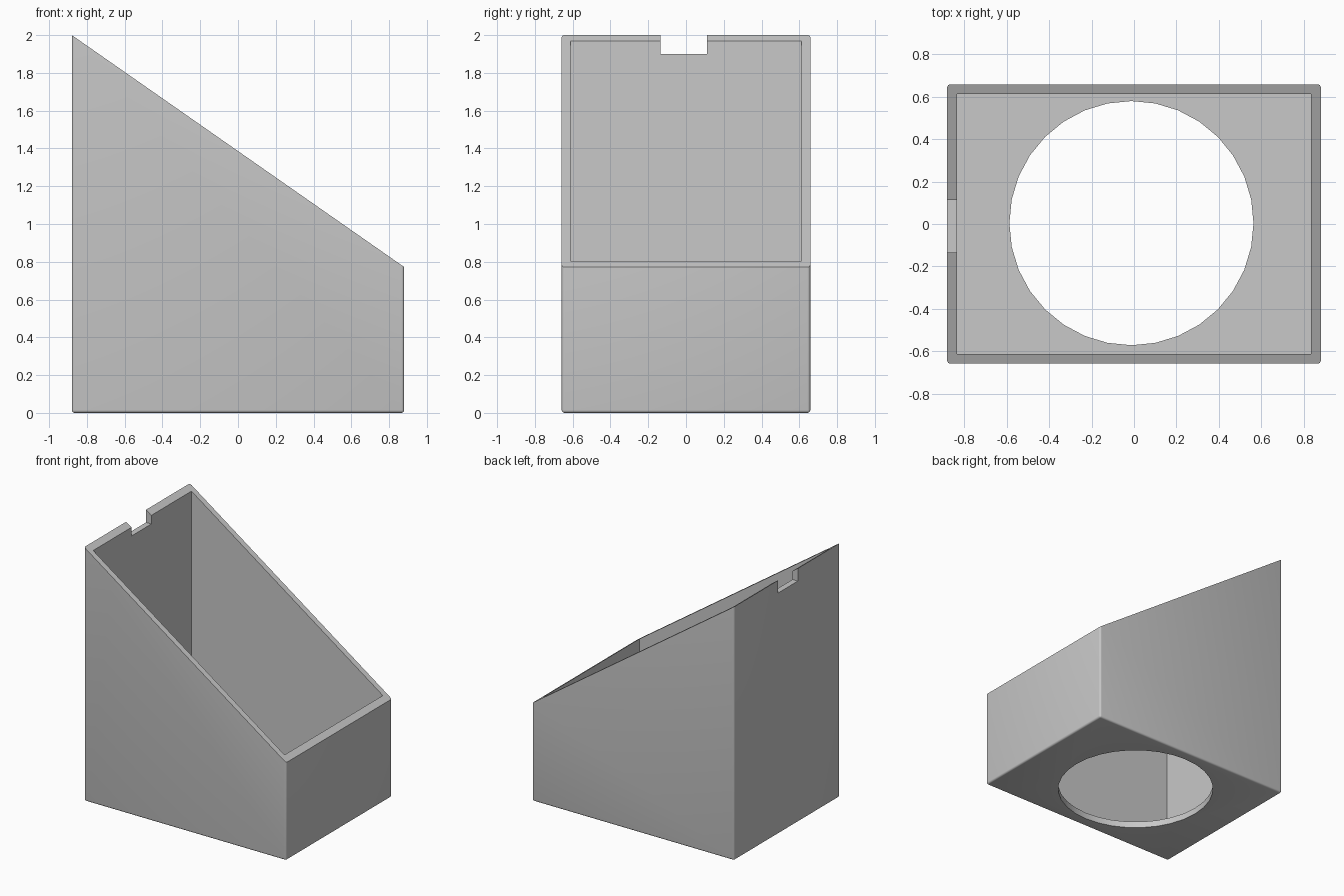
import bpy, bmesh, math
from mathutils import Matrix, Vector

if "Cube" in bpy.data.objects:
    bpy.data.objects.remove(bpy.data.objects["Cube"], do_unlink=True)

HALF_X, HALF_Y, HIGH, LOW = 0.88, 0.658, 2.0, 0.772
WALL, FLOOR, ROUND = 0.046, 0.05, 0.015

grey = bpy.data.materials.new("plain grey")
grey.use_nodes = True
colour = (0.58, 0.58, 0.58, 1)
grey.diffuse_color = colour
grey.node_tree.nodes["Principled BSDF"].inputs["Base Color"].default_value = colour


def add_box(bm, x, y, z):
    """Box between (min, max) pairs on each axis."""
    size = [b - a for a, b in (x, y, z)]
    mid = [(a + b) / 2 for a, b in (x, y, z)]
    bmesh.ops.create_cube(bm, size=1, matrix=Matrix.Translation(mid) @ Matrix.Diagonal((*size, 1)))


def make_object(name, bm):
    mesh = bpy.data.meshes.new(name)
    bm.to_mesh(mesh)
    bm.free()
    obj = bpy.data.objects.new(name, mesh)
    bpy.context.collection.objects.link(obj)
    mesh.materials.append(grey)
    return obj


# Outer body: box with rounded bottom and upright edges, sliced along the slope
bm = bmesh.new()
add_box(bm, (-HALF_X, HALF_X), (-HALF_Y, HALF_Y), (0, HIGH + 0.5))
edges = [e for e in bm.edges if min(v.co.z for v in e.verts) < 0.1]
bmesh.ops.bevel(bm, geom=edges, offset=ROUND, segments=4, profile=0.5, affect='EDGES')
slope = Vector((HIGH - LOW, 0, 2 * HALF_X)).normalized()
bmesh.ops.bisect_plane(bm, geom=bm.verts[:] + bm.edges[:] + bm.faces[:],
                       plane_co=(-HALF_X, 0, HIGH), plane_no=slope, clear_outer=True)
bmesh.ops.holes_fill(bm, edges=[e for e in bm.edges if e.is_boundary])
bmesh.ops.recalc_face_normals(bm, faces=bm.faces)
body = make_object("sloped_open_box", bm)

# Cutters: cavity, round floor opening, notch in the tall wall
bm = bmesh.new()
add_box(bm, (WALL - HALF_X, HALF_X - WALL), (WALL - HALF_Y, HALF_Y - WALL), (FLOOR, 3))
cavity = make_object("cavity_cutter", bm)

bm = bmesh.new()
bmesh.ops.create_cone(bm, cap_ends=True, segments=32, radius1=0.575, radius2=0.575,
                      depth=0.4, matrix=Matrix.Translation((-0.012, 0.004, 0)))
opening = make_object("floor_opening_cutter", bm)

bm = bmesh.new()
add_box(bm, (-1, -0.8), (-0.135, 0.112), (1.9, 2.2))
notch = make_object("notch_cutter", bm)

bpy.ops.object.select_all(action='DESELECT')
body.select_set(True)
bpy.context.view_layer.objects.active = body
for cutter in (cavity, opening, notch):
    cutter.hide_render = True
    mod = body.modifiers.new(cutter.name, 'BOOLEAN')
    mod.operation, mod.solver, mod.object = 'DIFFERENCE', 'EXACT', cutter
    bpy.ops.object.modifier_apply(modifier=mod.name)
    bpy.data.objects.remove(cutter, do_unlink=True)

bpy.ops.object.shade_smooth_by_angle(angle=math.radians(30))
